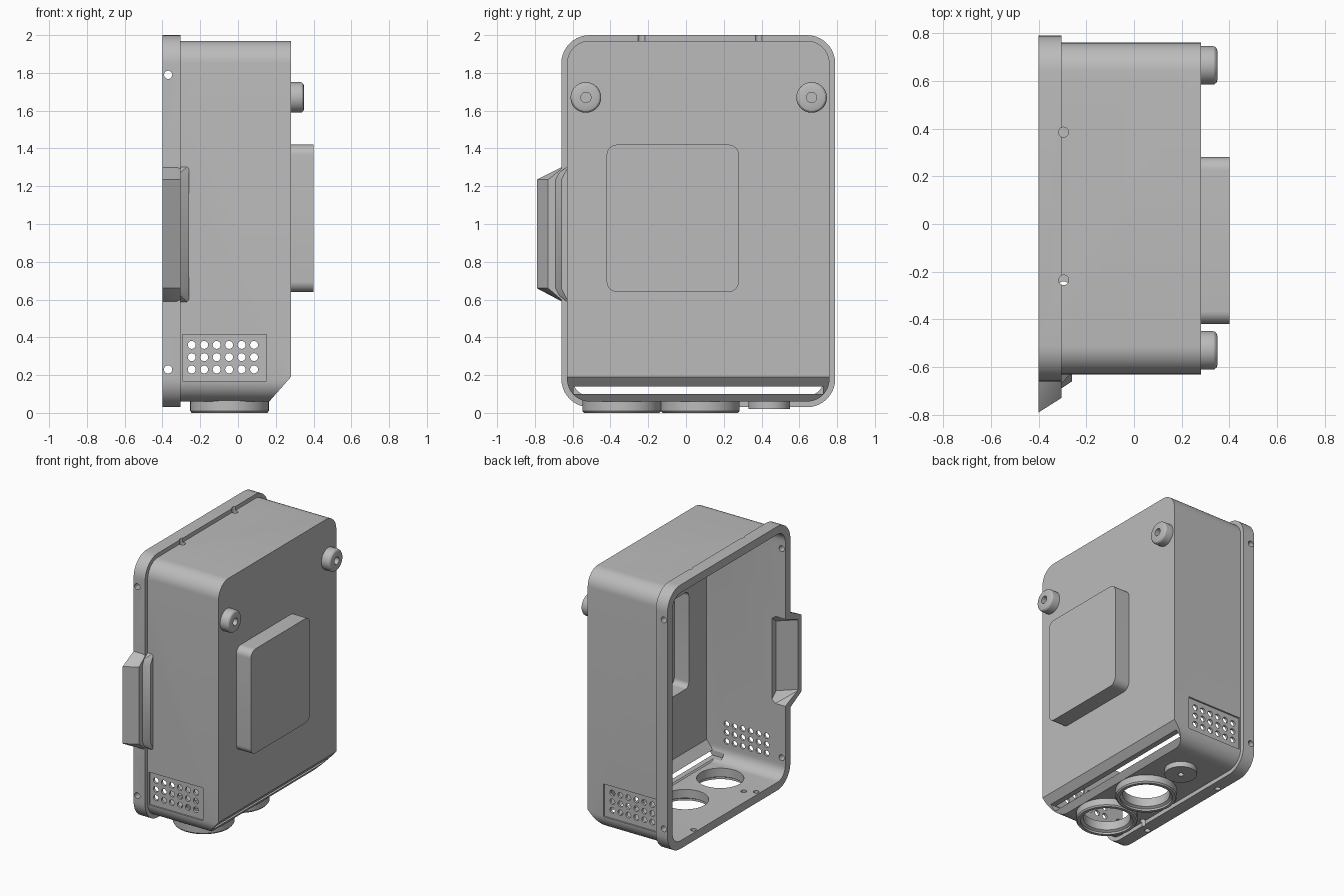
import bpy, bmesh
from math import pi, sin, cos
from mathutils import Matrix, Vector

cube = bpy.data.objects.get("Cube")
if cube:
    bpy.data.objects.remove(cube)

grey = bpy.data.materials.new("plain_grey")
grey.use_nodes = True
grey.diffuse_color = (0.5, 0.5, 0.5, 1)
grey.node_tree.nodes["Principled BSDF"].inputs["Base Color"].default_value = (0.5, 0.5, 0.5, 1)


def finish(bm, name):
    bmesh.ops.recalc_face_normals(bm, faces=bm.faces)
    mesh = bpy.data.meshes.new(name)
    bm.to_mesh(mesh)
    bm.free()
    mesh.materials.append(grey)
    obj = bpy.data.objects.new(name, mesh)
    bpy.context.collection.objects.link(obj)
    return obj


def smooth(obj):
    bpy.ops.object.select_all(action='DESELECT')
    obj.select_set(True)
    bpy.context.view_layer.objects.active = obj
    bpy.ops.object.shade_smooth_by_angle(angle=0.5)


def rounded_prism(name, x0, x1, y0, y1, z0, z1, r, cut=None, steps=10):
    """Rounded rectangle in y/z extruded along x, optionally sliced by a plane."""
    bm = bmesh.new()
    corners = [(y1 - r, z1 - r), (y0 + r, z1 - r), (y0 + r, z0 + r), (y1 - r, z0 + r)]
    ring = []
    for i, (cy, cz) in enumerate(corners):
        for k in range(steps + 1):
            a = (i + k / steps) * pi / 2
            ring.append(bm.verts.new((x0, cy + r * cos(a), cz + r * sin(a))))
    face = bm.faces.new(ring)
    top = bmesh.ops.extrude_face_region(bm, geom=[face])["geom"]
    bmesh.ops.translate(bm, vec=(x1 - x0, 0, 0),
                        verts=[v for v in top if isinstance(v, bmesh.types.BMVert)])
    if cut:
        res = bmesh.ops.bisect_plane(bm, geom=bm.verts[:] + bm.edges[:] + bm.faces[:],
                                     plane_co=cut[0], plane_no=cut[1], clear_outer=True)
        edges = [e for e in res["geom_cut"] if isinstance(e, bmesh.types.BMEdge)]
        bmesh.ops.holes_fill(bm, edges=edges, sides=0)
    return finish(bm, name)


def grip_solid(name, xa, ya, xb, yb, base, tip_z, base_z):
    """Tapered block whose outer face slants from (xa, ya) to (xb, yb)."""
    bm = bmesh.new()
    for x, y in ((xa, ya), (xb, yb)):
        for z in tip_z:
            bm.verts.new((x, y, z))
        for z in base_z:
            bm.verts.new((x, base, z))
    bmesh.ops.convex_hull(bm, input=bm.verts[:])
    return finish(bm, name)


def add_box(bm, lo, hi):
    lo, hi = Vector(lo), Vector(hi)
    bmesh.ops.create_cube(bm, size=1, matrix=Matrix.Translation((lo + hi) / 2)
                          @ Matrix.Diagonal((*(hi - lo), 1)))


def add_rod(bm, centre, radius, length, axis='Z', segments=20):
    turn = Matrix.Rotation(pi / 2, 4, 'X') if axis == 'Y' else Matrix()
    bmesh.ops.create_cone(bm, cap_ends=True, segments=segments, radius1=radius, radius2=radius,
                          depth=length, matrix=Matrix.Translation(centre) @ turn)


def lathe(name, profile, place, closed=True):
    """Spin an (r, h) profile about z, then place it."""
    bm = bmesh.new()
    verts = [bm.verts.new((r, 0, h)) for r, h in profile]
    edges = [bm.edges.new(p) for p in zip(verts, verts[1:])]
    if closed:
        edges.append(bm.edges.new((verts[-1], verts[0])))
    bmesh.ops.spin(bm, geom=verts + edges, cent=(0, 0, 0), axis=(0, 0, 1),
                   angle=2 * pi, steps=48, use_merge=True)
    bmesh.ops.remove_doubles(bm, verts=bm.verts, dist=0.0001)
    bm.transform(place)
    obj = finish(bm, name)
    smooth(obj)


def combine(target, tool, operation):
    mod = target.modifiers.new("combine", 'BOOLEAN')
    mod.operation, mod.solver, mod.object = operation, 'EXACT', tool
    bpy.context.view_layer.objects.active = target
    bpy.ops.object.modifier_apply(modifier=mod.name)
    bpy.data.objects.remove(tool)


# Outer housing with sloped lower edge, rim flange, raised block and side grip
slope = Vector((0.13, 0, -0.115)).normalized()
edge = Vector((0.28, 0, 0.19))
shell = rounded_prism("shell", -0.38, 0.28, -0.63, 0.76, 0.06, 1.97, 0.12, (edge, slope))
for solid in (
    rounded_prism("flange", -0.4, -0.305, -0.66, 0.79, 0.03, 2.0, 0.15),
    rounded_prism("block", 0.26, 0.4, -0.42, 0.28, 0.64, 1.42, 0.055),
    grip_solid("grip_outer", -0.4, -0.79, -0.305, -0.73, -0.63, (0.66, 1.235), (0.575, 1.315)),
    grip_solid("grip_inner", -0.35, -0.72, -0.26, -0.66, -0.62, (0.66, 1.235), (0.58, 1.31)),
):
    combine(shell, solid, 'UNION')

# Hollow interior, block pocket and grip pocket
for hollow in (
    rounded_prism("cavity", -0.45, 0.25, -0.6, 0.73, 0.09, 1.94, 0.09, (edge - slope * 0.03, slope)),
    rounded_prism("pocket", 0.2, 0.37, -0.39, 0.25, 0.67, 1.39, 0.04),
    grip_solid("grip_pocket", -0.41, -0.76, -0.29, -0.65, -0.55, (0.69, 1.21), (0.6, 1.29)),
):
    combine(shell, hollow, 'DIFFERENCE')

# Sloped-edge slot and shallow vent panels
bm = bmesh.new()
add_box(bm, (0.1, -0.595, 0.1), (0.32, 0.725, 0.14))
add_box(bm, (-0.295, -0.7, 0.17), (0.15, -0.618, 0.415))
add_box(bm, (-0.295, 0.748, 0.17), (0.15, 0.85, 0.415))
combine(shell, finish(bm, "recesses"), 'DIFFERENCE')

# Vent holes, screw holes and floor openings
bm = bmesh.new()
for col in range(6):
    for row in range(3):
        add_rod(bm, (-0.245 + col * 0.066, 0, 0.23 + row * 0.065), 0.021, 2, 'Y')
for z in (0.23, 1.79):
    add_rod(bm, (-0.37, 0, z), 0.022, 2, 'Y')
for y in (-0.3, 0.44):
    add_rod(bm, (-0.37, y, 0.05), 0.02, 0.16)
for y in (-0.235, 0.385):
    add_rod(bm, (-0.295, y, 1.97), 0.021, 0.16)
add_rod(bm, (-0.295, -0.26, 0.05), 0.02, 0.16)
ring_spots = (-0.34, 0.075)
for y in ring_spots:
    add_rod(bm, (-0.045, y, 0.07), 0.16, 0.1, segments=48)
add_rod(bm, (-0.045, 0.44, 0.07), 0.02, 0.1)
combine(shell, finish(bm, "holes"), 'DIFFERENCE')
smooth(shell)

# Cable collars and drain boss under the floor
collar = [(0.16, 0.065), (0.16, 0.025), (0.178, 0.015), (0.178, 0), (0.2, 0), (0.208, 0.01), (0.208, 0.065)]
for i, y in enumerate(ring_spots):
    lathe(f"cable_collar_{i + 1}", collar, Matrix.Translation((-0.045, y, 0)))
boss = [(0.02, 0.065), (0.02, 0.02), (0.11, 0.02), (0.11, 0.065)]
lathe("drain_boss", boss, Matrix.Translation((-0.045, 0.44, 0)))

# Round bumpers with blind screw holes
bumper = [(0, 0.02), (0.027, 0.02), (0.027, 0.07), (0.06, 0.07), (0.072, 0.066), (0.079, 0.058), (0.081, 0.048),
          (0.081, -0.01), (0, -0.01)]
for side, y in (("right", -0.53), ("left", 0.665)):
    lathe(f"{side}_bumper", bumper,
          Matrix.Translation((0.28, y, 1.67)) @ Matrix.Rotation(pi / 2, 4, 'Y'), closed=False)
